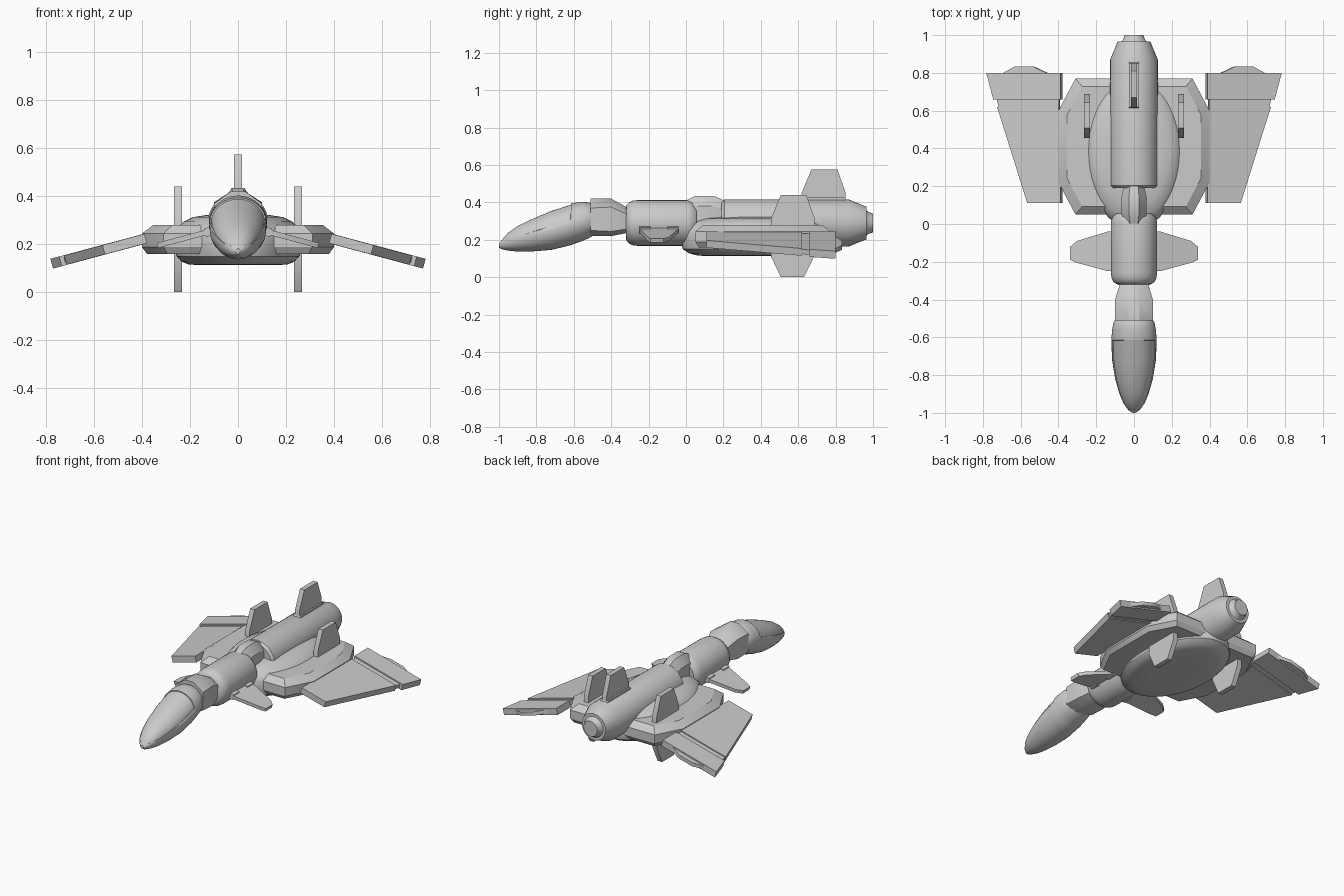
import bpy, bmesh
from math import sin, cos, tau, radians

cube = bpy.data.objects.get("Cube")
if cube:
    bpy.data.objects.remove(cube, do_unlink=True)

grey = bpy.data.materials.new("hull_grey")
grey.use_nodes = True
COLOR = (0.6, 0.6, 0.6, 1)
grey.diffuse_color = COLOR
grey.node_tree.nodes["Principled BSDF"].inputs["Base Color"].default_value = COLOR


def loft(name, rings, mirror=False):
    """Skin a stack of equal-length rings and cap both ends."""
    bm = bmesh.new()
    rows = [[bm.verts.new(p) for p in ring] for ring in rings]
    n = len(rows[0])
    for a, b in zip(rows, rows[1:]):
        for i in range(n):
            j = (i + 1) % n
            bm.faces.new((a[i], a[j], b[j], b[i]))
    bm.faces.new(rows[0][::-1])
    bm.faces.new(rows[-1])
    bmesh.ops.recalc_face_normals(bm, faces=bm.faces[:])
    mesh = bpy.data.meshes.new(name)
    bm.to_mesh(mesh)
    bm.free()
    mesh.materials.append(grey)
    mesh.shade_smooth()
    mesh.set_sharp_from_angle(angle=radians(32))
    obj = bpy.data.objects.new(name, mesh)
    bpy.context.scene.collection.objects.link(obj)
    if mirror:
        obj.modifiers.new("mirror", 'MIRROR').use_axis[0] = True
    return obj


def oval(y, w, bottom, top, n=40):
    c, h = (top + bottom) / 2, (top - bottom) / 2
    return [(w * cos(tau * i / n), y, c + h * sin(tau * i / n)) for i in range(n)]


def tube(name, profile, z=0.29):
    return loft(name, [oval(y, r, z - r, z + r) for y, r in profile])


def octagon(y, w, flat, low, side_low, side_high, high):
    right = [(flat, low), (w, side_low), (w, side_high), (flat, high)]
    ring = right + [(-x, z) for x, z in reversed(right)]
    return [(x, y, z) for x, z in ring]


def fin(name, outline, x=0, thick=0.016, mirror=False):
    """Upright plate from a (y, z) outline."""
    loft(name, [[(x + s * thick, y, z) for y, z in outline] for s in (-1, 1)], mirror)


def drooped(name, outline, half, root_x, root_z, angle=15):
    """Mirrored plate from an (x, y) outline, sloping down toward the tip."""
    a = radians(angle)
    loft(name, [[(x + s * half * sin(a), y,
                  root_z - (x - root_x) * sin(a) / cos(a) + s * half * cos(a))
                 for x, y in outline] for s in (-1, 1)], True)


# Nose: lower hull trimmed along a rising seam, with the canopy inside it
nose = [(-1, .008, .158, .182), (-.985, .03, .15, .205), (-.95, .056, .142, .245),
        (-.9, .077, .137, .28), (-.82, .1, .138, .318), (-.72, .116, .146, .36),
        (-.62, .12, .17, .392), (-.615, .12, .172, .394), (-.56, .116, .192, .403),
        (-.52, .108, .208, .4), (-.5, .096, .22, .39)]
hull = []
for y, w, lo, hi in nose:
    seam = .185 + (y + 1) * .32 if y < -.617 else 1
    hull.append([(x, y, min(z, seam)) for x, y, z in oval(y, w, lo, hi)])
loft("nose_hull", hull)
loft("canopy", [oval(y, w * .95, lo + .006, hi - .006) for y, w, lo, hi in nose[:8]])

# Faceted neck
loft("neck", [octagon(-.51, .1, .03, .22, .25, .37, .42),
              octagon(-.4, .1, .03, .22, .245, .375, .42),
              octagon(-.3, .07, .025, .24, .26, .33, .365)])

# Fuselage tubes and engine nozzle
tube("forward_fuselage", [(-.322, .08), (-.317, .095), (-.305, .109), (-.285, .119),
                          (-.26, .122), (.01, .122), (.035, .115), (.055, .095)])
tube("rear_fuselage", [(.19, .112), (.205, .126), (.87, .126), (.965, .087)])
tube("nozzle", [(.95, .068), (.965, .068), (.972, .06), (1, .05)])

# Spine joint between the tubes
loft("spine_joint", [octagon(-.01, .05, .02, .2, .22, .36, .405),
                     octagon(.05, .065, .026, .2, .22, .38, .435),
                     octagon(.15, .065, .026, .2, .22, .38, .435),
                     octagon(.215, .05, .02, .2, .22, .36, .405)])

# Belly dome: stacked ovals
dome = [(.45, .113), (.78, .115), (.9, .128), (.98, .15), (1, .18), (1, .24),
        (.96, .268), (.87, .294), (.72, .313), (.5, .322)]
loft("belly_dome", [[(.262 * s * cos(tau * i / 48), .385 + .41 * s * sin(tau * i / 48), z)
                     for i in range(48)] for s, z in dome])

# Bevelled wing-root deck
half_deck = [(.31, .05), (.4, .22), (.4, .6), (.31, .77)]
deck = half_deck + [(-x, y) for x, y in reversed(half_deck)]
loft("wing_root_deck", [[(x * s, .41 + (y - .41) * s, z) for x, y in deck]
                        for s, z in [(.95, .16), (1, .188), (1, .245), (.885, .28)]])

# Drooping wings with a recessed hinge, rear flap and trailing tab
ROOT = (.4, .22)
drooped("wing", [(.385, .11), (.56, .11), (.72, .62), (.395, .62), (.395, .23), (.385, .2)],
        .02, *ROOT)
drooped("wing_hinge", [(.395, .61), (.712, .61), (.725, .67), (.395, .67)], .013, *ROOT)
drooped("wing_flap", [(.385, .66), (.74, .66), (.777, .8), (.385, .8)], .021, *ROOT)
drooped("flap_tab", [(.46, .79), (.69, .79), (.69, .8), (.63, .833), (.53, .833), (.46, .8)],
        .012, *ROOT)

# Vertical fins
fin("upper_fin", [(.455, .25), (.455, .315), (.507, .44), (.643, .44), (.688, .315),
                  (.688, .25)], .25, mirror=True)
fin("lower_fin", [(.455, .19), (.455, .11), (.507, 0), (.63, 0), (.685, .11),
                  (.685, .19)], .25, mirror=True)
fin("tail_fin", [(.618, .39), (.618, .45), (.67, .575), (.81, .575), (.852, .455),
                 (.852, .39)])
fin("tail_fin_base", [(.6, .39), (.62, .425), (.85, .425), (.87, .39)], thick=.026)

# Small front winglets and their root brackets
drooped("winglet", [(.1, -.25), (.135, -.25), (.3, -.205), (.335, -.19), (.335, -.12),
                    (.3, -.09), (.135, -.04), (.1, -.04)], .011, .13, .25)
for name, y in (("front_bracket", -.22), ("rear_bracket", -.07)):
    drooped(name, [(.1, y - .03), (.138, y - .03), (.138, y + .03), (.1, y + .03)],
            .018, .13, .25)
